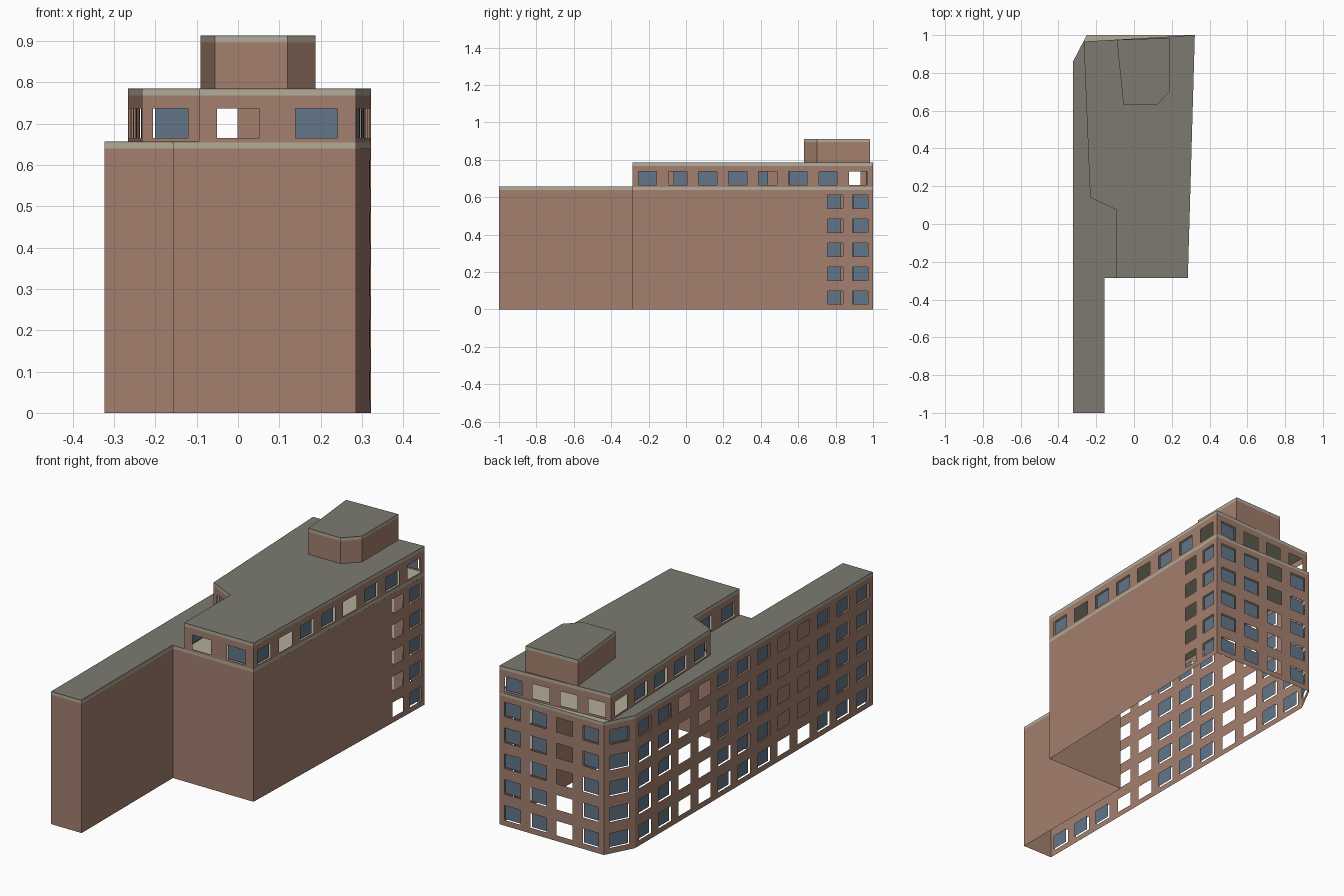
import bpy, bmesh
from mathutils import Vector

cube = bpy.data.objects.get("Cube")
if cube:
    bpy.data.objects.remove(cube, do_unlink=True)


def material(name, rgb):
    m = bpy.data.materials.new(name)
    m.use_nodes = True
    colour = (*rgb, 1)
    m.diffuse_color = colour
    bsdf = m.node_tree.nodes["Principled BSDF"]
    bsdf.inputs["Base Color"].default_value = colour
    bsdf.inputs["Roughness"].default_value = 0.8
    return m


brick = material("brick", (0.37, 0.215, 0.155))
stone = material("pale_stone", (0.46, 0.415, 0.32))
roofing = material("grey_roofing", (0.2, 0.194, 0.165))
glass = material("blue_glass", (0.125, 0.18, 0.25))

FLOOR = 0.128    # storey height
BAND = 0.0145    # cornice height
WIN_H = 0.072
RECESS = 0.01


def finish(bm, name, mat):
    mesh = bpy.data.meshes.new(name)
    bm.to_mesh(mesh)
    bm.free()
    mesh.materials.append(mat)
    ob = bpy.data.objects.new(name, mesh)
    bpy.context.collection.objects.link(ob)
    return ob


def slab(name, outline, z, height, mat):
    """Closed prism on a counterclockwise outline."""
    bm = bmesh.new()
    base = bm.faces.new([bm.verts.new((x, y, z)) for x, y in outline])
    ext = bmesh.ops.extrude_face_region(bm, geom=[base], use_keep_orig=True)
    top = [v for v in ext["geom"] if isinstance(v, bmesh.types.BMVert)]
    bmesh.ops.translate(bm, verts=top, vec=(0, 0, height))
    bmesh.ops.recalc_face_normals(bm, faces=bm.faces)
    return finish(bm, name, mat)


def wall(name, a, b, z0, z1, cols=0, holes=(), rows=()):
    """Brick sheet from a to b with window openings; glass set back behind them."""
    a, b = Vector((*a, 0)), Vector((*b, 0))
    length = (b - a).length
    along = (b - a).normalized()
    inward = Vector((-along.y, along.x, 0))
    ss, zs = [0], [z0]
    for i in range(cols):
        pitch = length / cols
        half = min(pitch * 0.61, 0.102) / 2
        mid = (i + 0.5) * pitch
        ss += [mid - half, mid + half]
    for mid in rows:
        zs += [mid - WIN_H / 2, mid + WIN_H / 2]
    ss.append(length)
    zs.append(z1)

    def point(s, z, depth=0):
        return a + along * s + inward * depth + Vector((0, 0, z))

    sheet, panes = bmesh.new(), bmesh.new()
    grid = [[sheet.verts.new(point(s, z)) for z in zs] for s in ss]
    for i in range(len(ss) - 1):
        for j in range(len(zs) - 1):
            if i % 2 and j % 2:
                if i // 2 not in holes:
                    corners = ((i, j), (i + 1, j), (i + 1, j + 1), (i, j + 1))
                    panes.faces.new([panes.verts.new(point(ss[p], zs[q], RECESS))
                                     for p, q in corners])
            else:
                sheet.faces.new((grid[i][j], grid[i + 1][j],
                                 grid[i + 1][j + 1], grid[i][j + 1]))
    finish(sheet, name, brick)
    if panes.faces:
        finish(panes, name + "_glass", glass)
    else:
        panes.free()


# Main block: outline corners, counterclockwise from the front of the wing
wing_r, wing_l = (-0.323, -1), (-0.156, -1)
inner, front_l = (-0.156, -0.286), (0.285, -0.286)
split, back_l = (0.3145, 0.73), (0.322, 1)
back_r, chamfer = (-0.25, 1), (-0.323, 0.86)
main = [wing_r, wing_l, inner, front_l, back_l, back_r, chamfer]
MAIN_TOP = 5 * FLOOR
storeys = [(i + 0.5) * FLOOR for i in range(5)]

wall("wing_front_wall", wing_r, wing_l, 0, MAIN_TOP)
wall("wing_side_wall", wing_l, inner, 0, MAIN_TOP)
wall("front_wall", inner, front_l, 0, MAIN_TOP)
wall("left_blank_wall", front_l, split, 0, MAIN_TOP)
wall("left_window_wall", split, back_l, 0, MAIN_TOP, 2, (0,), storeys)
wall("back_wall", back_l, back_r, 0, MAIN_TOP, 4, (2,), storeys)
wall("corner_wall", back_r, chamfer, 0, MAIN_TOP, 1, (), storeys)
wall("right_wall", chamfer, wing_r, 0, MAIN_TOP, 12, (2, 3, 7, 8), storeys)
slab("main_cornice", main, MAIN_TOP, BAND, stone)

# Set-back top storey
u_front_r, u_back_r = (-0.094, -0.286), (-0.266, 0.966)
u_notch_a, u_notch_b = (-0.232, 0.14), (-0.094, 0.075)
upper = [u_front_r, front_l, back_l, u_back_r, u_notch_a, u_notch_b]
UP0, UP1 = MAIN_TOP + BAND, 6 * FLOOR
row = [5.5 * FLOOR - 0.003]
specs = [("front", 2, (0,)), ("left", 8, (1, 4, 7)), ("back", 4, (1, 2, 3)),
         ("right", 5, (0,)), ("notch", 1, ()), ("notch_side", 2, ())]
for i, (side, cols, holes) in enumerate(specs):
    wall("upper_" + side + "_wall", upper[i], upper[(i + 1) % 6],
         UP0, UP1, cols, holes, row)
slab("upper_cornice", upper, UP1, BAND, stone)

# Rooftop plant room
plant = [(-0.056, 0.63), (0.12, 0.63), (0.188, 0.7), (0.188, 0.985), (-0.091, 0.975)]
PLANT_TOP = 7 * FLOOR
for i in range(5):
    wall(f"plant_room_wall_{i + 1}", plant[i], plant[(i + 1) % 5], UP1 + BAND, PLANT_TOP)
slab("plant_room_cornice", plant, PLANT_TOP, BAND, stone)

# Grey roof coverings: the terrace stops at the top storey's walls
terrace = [wing_r, (-0.16, -1), (-0.16, -0.286), u_front_r, u_notch_b,
           u_notch_a, u_back_r, back_r, chamfer]
for name, outline, z in (("terrace_roof", terrace, MAIN_TOP),
                         ("upper_roof", upper, UP1),
                         ("plant_room_roof", plant, PLANT_TOP)):
    slab(name, outline, z + BAND, 0.002, roofing)
